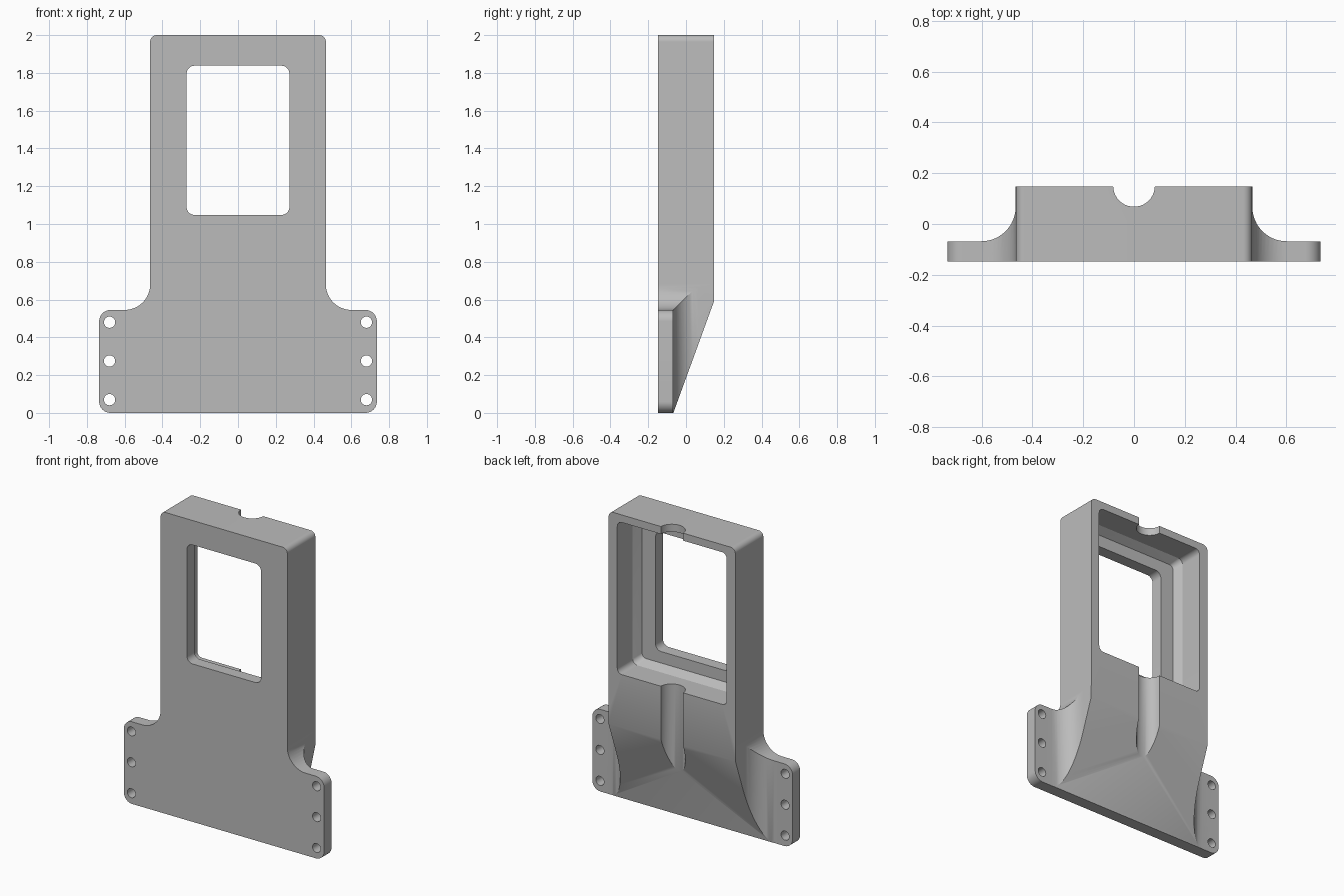
import bpy, bmesh, math
from mathutils import Vector

cube = bpy.data.objects.get("Cube")
if cube:
    bpy.data.objects.remove(cube, do_unlink=True)

# Overall sizes
BACK = 0.147       # half depth of the housing
PLATE = -0.068     # rear face of the flange and of the pocket floor
BODY = 0.465       # half width of the housing
WING = 0.735       # half width of the flange
WING_TOP = 0.545
FILLET = 0.135

grey = bpy.data.materials.new("light_grey")
grey.use_nodes = True
colour = (0.5, 0.5, 0.5, 1)
grey.diffuse_color = colour
grey.node_tree.nodes["Principled BSDF"].inputs["Base Color"].default_value = colour


def rounded(corners, steps=12):
    """Closed 2D outline; each corner is (u, v, radius)."""
    out = []
    for i, (u, v, r) in enumerate(corners):
        p = Vector((u, v, 0))
        if r == 0:
            out.append((u, v))
            continue
        a = (Vector((*corners[i - 1][:2], 0)) - p).normalized()
        b = (Vector((*corners[(i + 1) % len(corners)][:2], 0)) - p).normalized()
        half = a.angle(b) / 2
        centre = p + (a + b).normalized() * (r / math.sin(half))
        reach = r / math.tan(half)
        start = (p + a * reach - centre).normalized()
        end = (p + b * reach - centre).normalized()
        for k in range(steps + 1):
            q = centre + start.slerp(end, k / steps) * r
            out.append((q.x, q.y))
    return out


def mirrored(half):
    """Complete a right-hand half outline across the centre line."""
    return half + [(-u, v, r) for u, v, r in reversed(half)]


def rect(w, low, high, r):
    return rounded(mirrored([(w, low, r), (w, high, r)]))


def circle(u, v, r, n=40):
    return [(u + r * math.cos(math.tau * k / n), v + r * math.sin(math.tau * k / n))
            for k in range(n)]


PLACE = {"X": lambda u, v, d: (d, u, v),
         "Y": lambda u, v, d: (u, d, v),
         "Z": lambda u, v, d: (u, v, d)}


def loft(name, axis, sections):
    """Solid through matching outlines, each given as (outline, depth)."""
    bm = bmesh.new()
    rings = [[bm.verts.new(PLACE[axis](u, v, d)) for u, v in outline]
             for outline, d in sections]
    for lower, upper in zip(rings, rings[1:]):
        for i in range(len(lower)):
            bm.faces.new((lower[i - 1], lower[i], upper[i], upper[i - 1]))
    bm.faces.new(rings[0])
    bm.faces.new(rings[-1])
    bmesh.ops.recalc_face_normals(bm, faces=bm.faces)
    mesh = bpy.data.meshes.new(name)
    bm.to_mesh(mesh)
    bm.free()
    mesh.materials.append(grey)
    obj = bpy.data.objects.new(name, mesh)
    bpy.context.collection.objects.link(obj)
    return obj


def prism(name, axis, outline, low, high):
    return loft(name, axis, [(outline, low), (outline, high)])


def combine(target, tool, operation):
    tool.hide_render = True
    mod = target.modifiers.new(tool.name, "BOOLEAN")
    mod.operation, mod.solver, mod.object = operation, "EXACT", tool
    bpy.context.view_layer.objects.active = target
    bpy.ops.object.modifier_apply(modifier=mod.name)
    bpy.data.objects.remove(tool, do_unlink=True)


# Housing: front outline with filleted wings
front = rounded(mirrored([(WING, 0, 0.06), (WING, WING_TOP, 0.06),
                          (BODY, WING_TOP, FILLET), (BODY, 2, 0.035)]))
housing = prism("housing", "Y", front, -BACK, BACK)

# Plan outline thins the wings and blends them into the body
edge = BODY + 0.001
plan = rounded(mirrored([(1, -0.3, 0), (1, PLATE, 0), (edge, PLATE, FILLET), (edge, 0.3, 0)]))
combine(housing, prism("plan_outline", "Z", plan, -0.1, 2.1), "INTERSECT")

# Side outline gives the sloping lower back
slope = (BACK - PLATE) / 0.59
foot = PLATE + 0.001
side = [(-0.3, -0.1), (foot - 0.1 * slope, -0.1), (foot + slope, 1),
        (foot + slope, 2.1), (-0.3, 2.1)]
combine(housing, prism("side_outline", "X", side, -1, 1), "INTERSECT")

# Rear pocket with a chamfered floor
mouth = rect(0.402, 0.94, 1.95, 0.035)
floor = rect(0.37, 0.972, 1.918, 0.03)
combine(housing, loft("pocket", "Y", [(mouth, 0.3), (mouth, -0.015), (floor, PLATE)]),
        "DIFFERENCE")

# Window through the front
combine(housing, prism("window", "Y", rect(0.272, 1.048, 1.838, 0.042), -0.3, 0.05),
        "DIFFERENCE")

# Cable groove down the back
combine(housing, prism("groove", "Z", circle(0, 0.15, 0.082), 0.1, 2.1), "DIFFERENCE")

# Screw holes in the wings
for x in (-0.68, 0.68):
    for z in (0.07, 0.275, 0.48):
        combine(housing, prism("screw_hole", "Y", circle(x, z, 0.03, 24), -0.3, 0.1),
                "DIFFERENCE")

# Smooth rounds, sharp edges
bpy.ops.object.select_all(action="DESELECT")
housing.select_set(True)
bpy.context.view_layer.objects.active = housing
bpy.ops.object.shade_smooth_by_angle(angle=math.radians(25))
